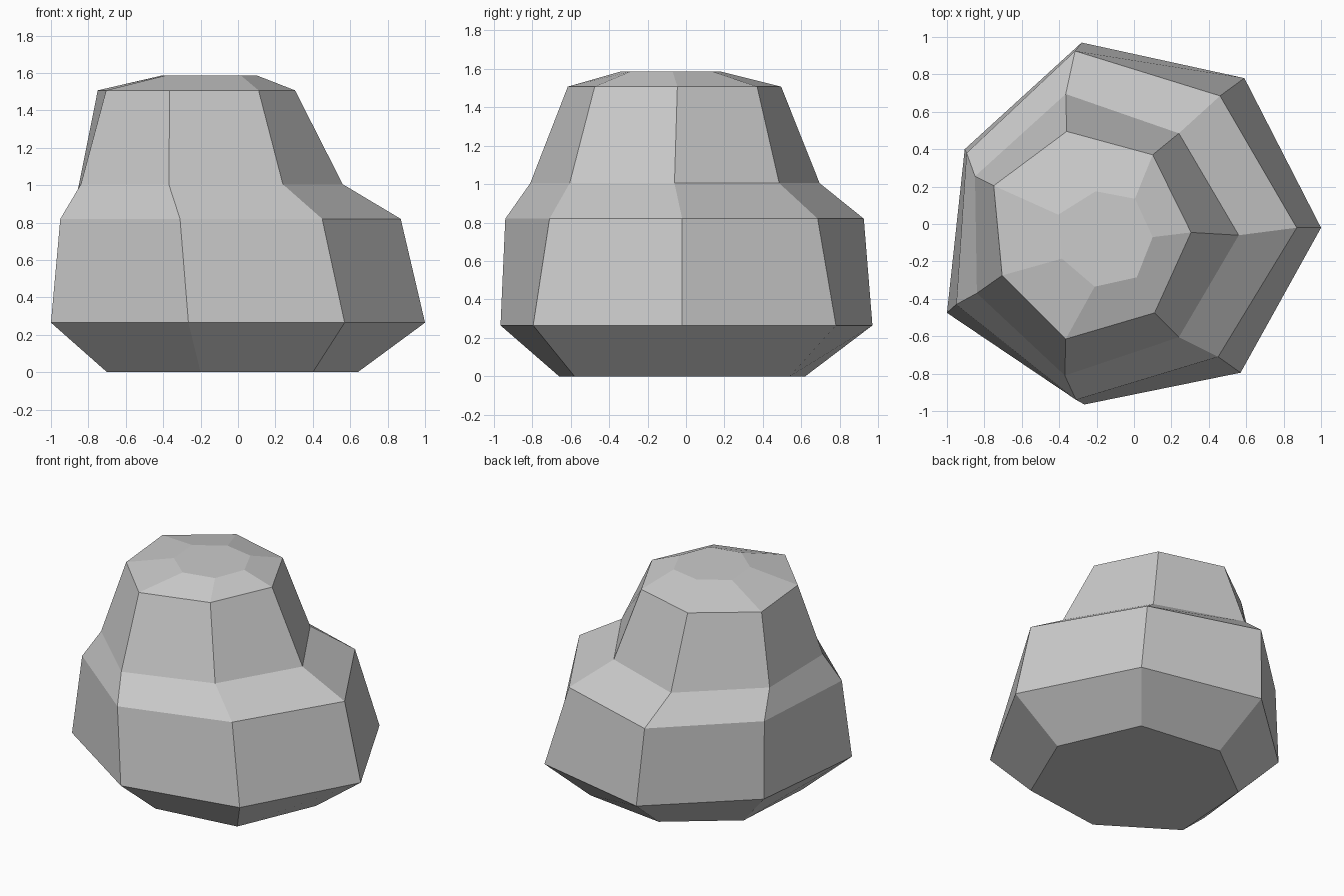
import bpy, bmesh

# Irregular seven-sided cross-sections: height -> corner points, counter-clockwise from +x
rings = [
    (0.00, [(0.64, -0.02), (0.39, 0.54), (-0.215, 0.62), (-0.66, 0.28),
            (-0.70, -0.335), (-0.20, -0.66), (0.40, -0.58)]),
    (0.265, [(1.0, -0.02), (0.59, 0.78), (-0.28, 0.97), (-0.905, 0.40),
             (-1.0, -0.475), (-0.265, -0.965), (0.57, -0.795)]),
    (0.82, [(0.87, -0.02), (0.46, 0.685), (-0.315, 0.925), (-0.895, 0.38),
            (-0.95, -0.43), (-0.31, -0.94), (0.45, -0.71)]),
    (1.005, [(0.56, -0.06), (0.24, 0.485), (-0.365, 0.695), (-0.85, 0.255),
             (-0.84, -0.37), (-0.37, -0.81), (0.24, -0.605)]),
    (1.507, [(0.305, -0.045), (0.10, 0.37), (-0.36, 0.495), (-0.75, 0.205),
             (-0.705, -0.275), (-0.365, -0.615), (0.11, -0.475)]),
    (1.587, [(0.10, -0.07), (0.005, 0.135), (-0.205, 0.175), (-0.405, 0.05),
             (-0.385, -0.185), (-0.21, -0.335), (0.015, -0.285)]),
]

# Faceted boulder: bridge the sections and cap both ends
bm = bmesh.new()
loops = [[bm.verts.new((x, y, z)) for x, y in pts] for z, pts in rings]
for low, high in zip(loops, loops[1:]):
    n = len(low)
    for i in range(n):
        j = (i + 1) % n
        bm.faces.new((low[i], low[j], high[j], high[i]))
bm.faces.new(loops[0][::-1])
bm.faces.new(loops[-1])
bmesh.ops.recalc_face_normals(bm, faces=bm.faces)

mesh = bpy.data.meshes.new("boulder")
bm.to_mesh(mesh)
bm.free()
bpy.context.collection.objects.link(bpy.data.objects.new("boulder", mesh))
